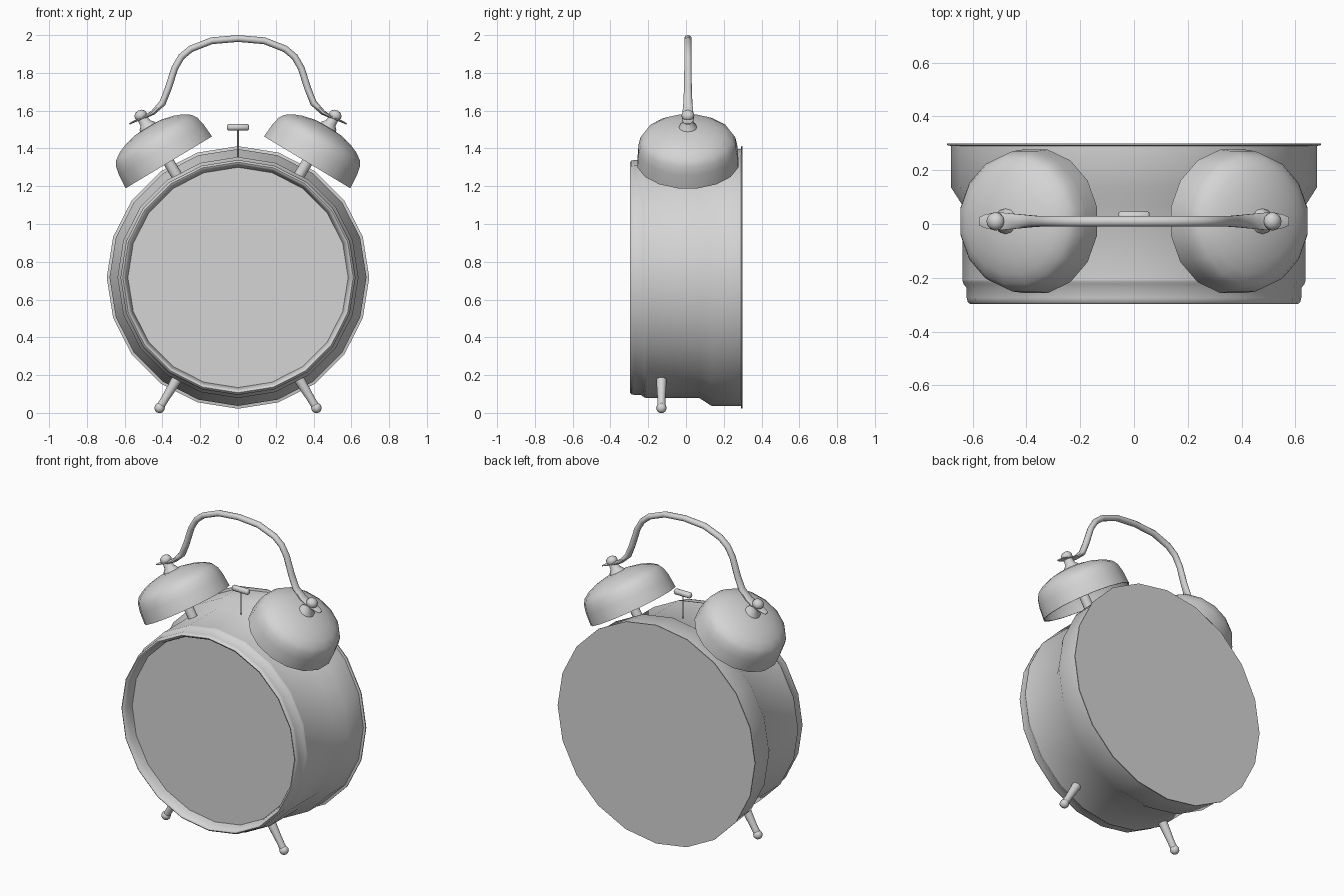
import bpy, bmesh
from math import radians, sin, cos, pi
from mathutils import Matrix, Vector

cube = bpy.data.objects.get("Cube")
if cube:
    bpy.data.objects.remove(cube)

metal = bpy.data.materials.new("light grey metal")
metal.use_nodes = True
GREY = (0.66, 0.66, 0.66, 1)
metal.diffuse_color = GREY
metal.node_tree.nodes["Principled BSDF"].inputs["Base Color"].default_value = GREY


def finish(name, bm, angle):
    bmesh.ops.recalc_face_normals(bm, faces=bm.faces)
    mesh = bpy.data.meshes.new(name)
    bm.to_mesh(mesh)
    bm.free()
    mesh.materials.append(metal)
    obj = bpy.data.objects.new(name, mesh)
    bpy.context.collection.objects.link(obj)
    bpy.ops.object.select_all(action='DESELECT')
    obj.select_set(True)
    bpy.context.view_layer.objects.active = obj
    bpy.ops.object.shade_smooth_by_angle(angle=radians(angle))


def skin(bm, rings):
    """Bridge rings of vertices; a ring of one vertex is a pole."""
    for a, b in zip(rings, rings[1:]):
        n = max(len(a), len(b))
        for i in range(n):
            j = (i + 1) % n
            quad = [a[i % len(a)], a[j % len(a)], b[j % len(b)], b[i % len(b)]]
            bm.faces.new(list(dict.fromkeys(quad)))


def lathe(name, profile, sides, matrix, angle=35):
    """Turn (radius, height) points about the local z axis."""
    bm = bmesh.new()
    rings = []
    for r, h in profile:
        n = sides if r > 0 else 1
        rings.append([bm.verts.new(matrix @ Vector((r * cos(2 * pi * i / n),
                      r * sin(2 * pi * i / n), h))) for i in range(n)])
    skin(bm, rings)
    finish(name, bm, angle)


def ball(r, centre, squash=1.0, steps=6):
    return [(r * sin(pi * i / steps) if 0 < i < steps else 0,
             centre - squash * r * cos(pi * i / steps)) for i in range(steps + 1)]


# Case: drum flaring to the back, thin back flange, rounded bezel, recessed face
forward = Matrix.Translation((0, 0, 0.717)) @ Matrix.Rotation(pi / 2, 4, 'X')
lathe("clock_drum", [(0.638, 0.21), (0.638, -0.07), (0.68, -0.135), (0.68, -0.29),
                     (0.695, -0.293), (0.695, -0.299), (0, -0.299)], 20, forward)
lathe("front_bezel", [(0.583, 0.232), (0.587, 0.255), (0.594, 0.28), (0.602, 0.294),
                      (0.61, 0.297), (0.618, 0.29), (0.622, 0.275), (0.622, 0.238),
                      (0.634, 0.223), (0.638, 0.21)], 20, forward, 60)
lathe("clock_face", [(0, 0.232), (0.583, 0.232)], 20, forward)

# Bells with their posts, necks and knobs
bell = [(0, 0.93), (0.08, 0.926), (0.15, 0.91), (0.2, 0.89), (0.238, 0.864),
        (0.256, 0.835), (0.266, 0.79), (0.272, 0.711), (0.264, 0.711), (0.256, 0.79),
        (0.229, 0.855), (0.145, 0.898), (0, 0.918)]
post = [(0, 0.58), (0.029, 0.58), (0.029, 0.92), (0, 0.92)]
neck = [(0, 0.915), (0.05, 0.92), (0.044, 0.938), (0.03, 0.952),
        (0.027, 0.985), (0, 0.985)]
shank = [(0, 0.6), (0.029, 0.6), (0.021, 0.75), (0.021, 0.8), (0, 0.8)]

for side, s in (("right", -1), ("left", 1)):
    tilt = (Matrix.Translation((0, 0.01, 0.717))
            @ Matrix.Rotation(s * radians(31), 4, 'Y'))
    lathe(side + "_bell", bell, 16, tilt @ Matrix.Rotation(pi / 16, 4, 'Z'))
    lathe(side + "_bell_post", post, 12, tilt)
    lathe(side + "_bell_neck", neck, 12, tilt, 60)
    lathe(side + "_bell_knob", ball(0.035, 1.0, 0.85), 12, tilt, 60)

    # Feet point outward from the case
    down = (Matrix.Translation((0, -0.13, 0.717))
            @ Matrix.Rotation(s * radians(149), 4, 'Y'))
    lathe(side + "_foot", shank, 12, down)
    lathe(side + "_foot_tip", ball(0.028, 0.806), 12, down, 60)

# Hammer between the bells
lathe("hammer_rod", [(0, 1.33), (0.004, 1.33), (0.004, 1.505), (0, 1.505)], 12,
      Matrix.Translation((0, 0.03, 0)))
head = [(0, -0.057), (0.012, -0.057), (0.018, -0.05), (0.018, 0.05),
        (0.012, 0.057), (0, 0.057)]
lathe("hammer_head", head, 12,
      Matrix.Translation((0, 0.03, 1.512)) @ Matrix.Rotation(pi / 2, 4, 'Y'), 60)

# Handle: x, z, half thickness, half depth; flattened where it meets the knobs
half = [(0.575, 1.53, 0.004, 0.016), (0.555, 1.54, 0.005, 0.026),
        (0.52, 1.555, 0.006, 0.034), (0.49, 1.568, 0.008, 0.034),
        (0.45, 1.59, 0.013, 0.03), (0.4, 1.64, 0.018, 0.025),
        (0.37, 1.715, 0.018, 0.022), (0.335, 1.825, 0.018, 0.02),
        (0.3, 1.885, 0.018, 0.02), (0.25, 1.927, 0.018, 0.02),
        (0.14, 1.97, 0.018, 0.02)]
path = ([(-x, z, t, d) for x, z, t, d in half] + [(0, 1.982, 0.018, 0.02)]
        + half[::-1])
bm = bmesh.new()
rings = []
for i, (x, z, t, d) in enumerate(path):
    before, after = path[max(i - 1, 0)], path[min(i + 1, len(path) - 1)]
    along = Vector((after[0] - before[0], 0, after[1] - before[1])).normalized()
    across = Vector((-along.z, 0, along.x))
    rings.append([bm.verts.new(Vector((x, 0.01, z)) + across * t * cos(a)
                  + Vector((0, d * sin(a), 0)))
                  for a in (2 * pi * k / 10 for k in range(10))])
skin(bm, rings)
bm.faces.new(rings[0])
bm.faces.new(rings[-1])
finish("handle", bm, 50)
